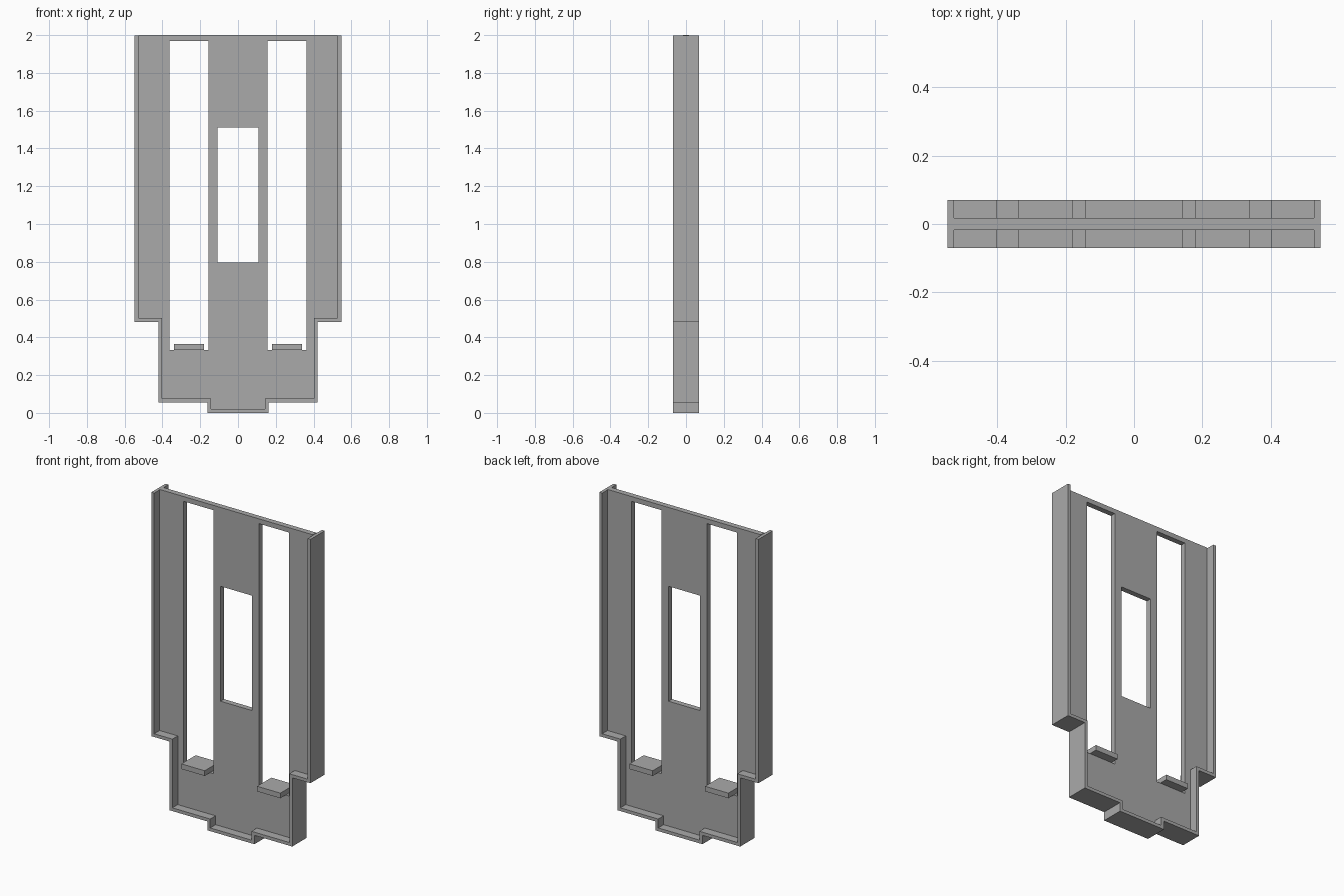
import bpy, bmesh
from mathutils import Matrix

if "Cube" in bpy.data.objects:
    bpy.data.objects.remove(bpy.data.objects["Cube"])

grey = bpy.data.materials.new("plain grey")
grey.diffuse_color = (0.4, 0.4, 0.4, 1)
grey.use_nodes = True
grey.node_tree.nodes["Principled BSDF"].inputs["Base Color"].default_value = grey.diffuse_color


def panel(name, loops, half_depth):
    """Extrude closed x-z outlines (first outer, rest holes) along y."""
    cu = bpy.data.curves.new(name + "_outline", 'CURVE')
    cu.dimensions = '2D'
    cu.fill_mode = 'BOTH'
    cu.extrude = half_depth
    for pts in loops:
        sp = cu.splines.new('POLY')
        sp.points.add(len(pts) - 1)
        for p, (x, z) in zip(sp.points, pts):
            p.co = (x, z, 0, 1)
        sp.use_cyclic_u = True
    tmp = bpy.data.objects.new(name + "_outline", cu)
    bpy.context.collection.objects.link(tmp)
    dg = bpy.context.evaluated_depsgraph_get()
    me = bpy.data.meshes.new_from_object(tmp.evaluated_get(dg))
    bpy.data.objects.remove(tmp)
    # stand upright, weld the caps to the sides
    bm = bmesh.new()
    bm.from_mesh(me)
    bm.transform(Matrix(((1, 0, 0, 0), (0, 0, -1, 0), (0, 1, 0, 0), (0, 0, 0, 1))))
    bmesh.ops.remove_doubles(bm, verts=bm.verts, dist=1e-5)
    bmesh.ops.recalc_face_normals(bm, faces=bm.faces)
    for f in bm.faces:
        f.smooth = False
    bm.to_mesh(me)
    bm.free()
    me.materials.clear()
    me.materials.append(grey)
    ob = bpy.data.objects.new(name, me)
    bpy.context.collection.objects.link(ob)
    return ob


def rect(x0, x1, z0, z1):
    return [(x0, z0), (x1, z0), (x1, z1), (x0, z1)]


def mirrored(half):
    """Complete a right-hand outline with its left-hand reflection."""
    return half + [(-x, z) for x, z in reversed(half)]


def stepped(t, top):
    """Right half of the stepped outline, inset by t, bottom to top."""
    return [(0.162 - t, t), (0.162 - t, 0.055 + t), (0.422 - t, 0.055 + t),
            (0.422 - t, 0.482 + t), (0.547 - t, 0.482 + t), (0.547 - t, top)]


WALL = 0.02
# thin back plate with two long slots and a central window
panel("plate", [mirrored(stepped(WALL, 2.0)),
                rect(0.156, 0.362, 0.333, 1.97),
                rect(-0.362, -0.156, 0.333, 1.97),
                rect(-0.108, 0.108, 0.796, 1.51)], 0.017)

# deep rim following the sides and stepped bottom, open at the top
outer = stepped(0, 1.997)
inner = stepped(WALL, 1.997)
path_out = [(-x, z) for x, z in reversed(outer)] + outer
path_in = [(-x, z) for x, z in reversed(inner)] + inner
panel("rim", [path_out + path_in[::-1]], 0.07)

# ledges at the foot of each slot
for side, s in (("right", 1), ("left", -1)):
    panel(side + "_ledge", [rect(*sorted((s * 0.18, s * 0.34)), 0.333, 0.365)], 0.07)
